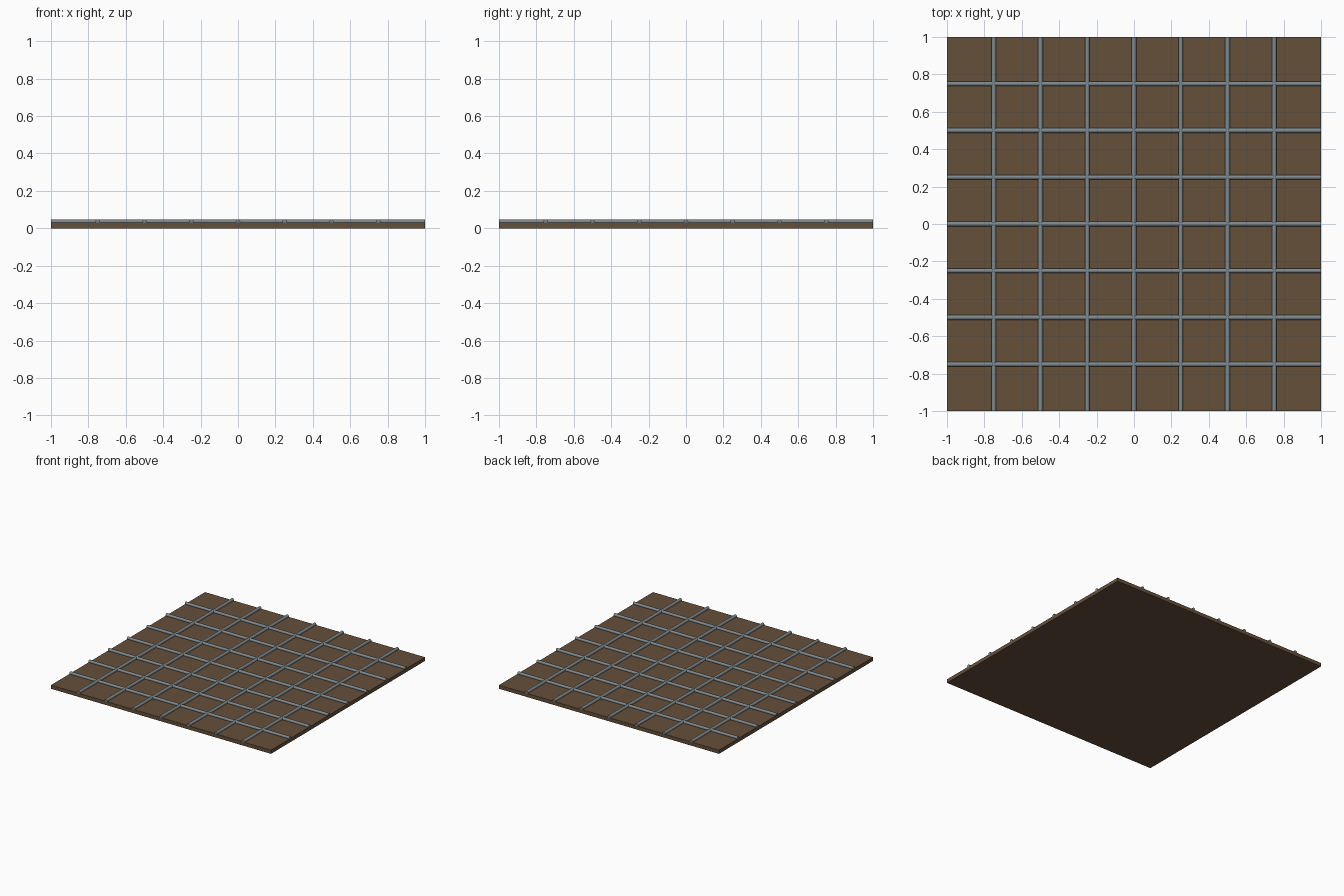
import bpy
import math

if "Cube" in bpy.data.objects:
    bpy.data.objects.remove(bpy.data.objects["Cube"])

def material(name, color):
    m = bpy.data.materials.new(name)
    m.diffuse_color = color
    m.use_nodes = True
    m.node_tree.nodes["Principled BSDF"].inputs["Base Color"].default_value = m.diffuse_color
    return m

earth = material("brown", (0.13, 0.08, 0.042, 1))
steel = material("steel_grey", (0.21, 0.25, 0.27, 1))

SLAB_H = 0.03      # slab thickness
BAR_R = 0.0125     # bar radius
BAR_Z = 0.035      # bar centre height, sunk slightly into the slab

# Base slab
bpy.ops.mesh.primitive_cube_add(size=1, location=(0, 0, SLAB_H / 2))
slab = bpy.context.object
slab.name = "base_slab"
slab.scale = (2, 2, SLAB_H)
bpy.ops.object.transform_apply(location=False, rotation=False, scale=True)
slab.data.materials.append(earth)

# Round bar running the full width along one axis
def bar(name, location, rotation):
    bpy.ops.mesh.primitive_cylinder_add(vertices=12, radius=BAR_R, depth=2,
                                        location=location, rotation=rotation)
    ob = bpy.context.object
    ob.name = name
    ob.data.materials.append(steel)
    bpy.ops.object.shade_smooth_by_angle(angle=math.radians(40))

# Grid of seven bars each way
for i in range(-3, 4):
    p = i * 0.25
    bar(f"bar_along_x_{i + 4}", (0, p, BAR_Z), (0, math.pi / 2, 0))
    bar(f"bar_along_y_{i + 4}", (p, 0, BAR_Z), (math.pi / 2, 0, 0))
